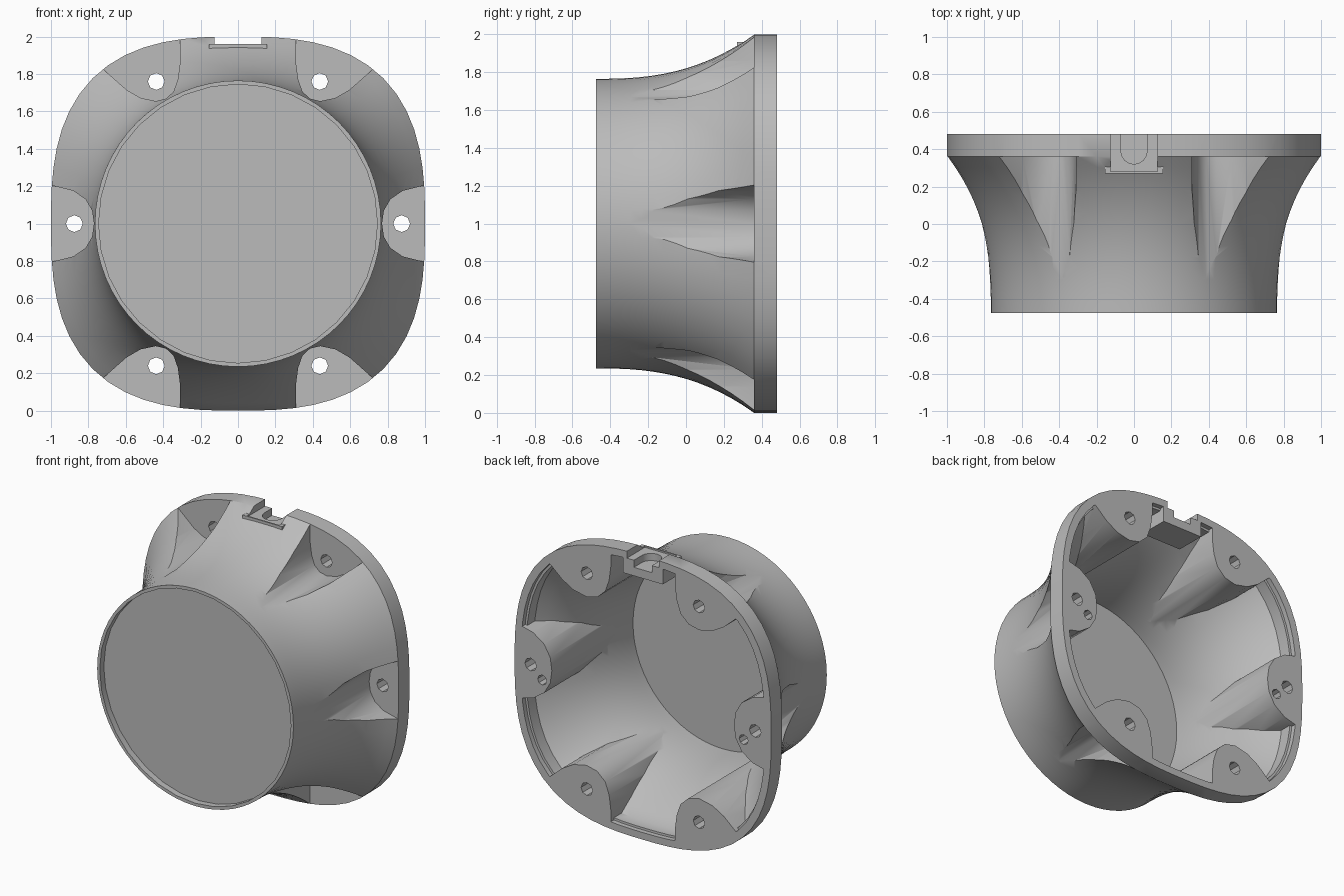
import bpy, bmesh, math
from mathutils import Vector

default = bpy.data.objects.get("Cube")
if default:
    bpy.data.objects.remove(default, do_unlink=True)

SEGMENTS = 64
CENTRE = 1.0


def finish(bm, name):
    bmesh.ops.recalc_face_normals(bm, faces=bm.faces)
    mesh = bpy.data.meshes.new(name)
    bm.to_mesh(mesh)
    bm.free()
    obj = bpy.data.objects.new(name, mesh)
    bpy.context.collection.objects.link(obj)
    return obj


def loft(name, rings):
    """Closed solid through rings of equal vertex count."""
    bm = bmesh.new()
    loops = [[bm.verts.new(p) for p in ring] for ring in rings]
    for a, b in zip(loops, loops[1:]):
        for i in range(len(a)):
            j = (i + 1) % len(a)
            bm.faces.new((a[i], a[j], b[j], b[i]))
    bm.faces.new(loops[0])
    bm.faces.new(loops[-1])
    return finish(bm, name)


def ring(y, radius, squareness):
    """Rounded-square ring; squareness 0 gives a circle."""
    n = 2 + 0.75 * squareness
    points = []
    for i in range(SEGMENTS):
        a = math.tau * i / SEGMENTS
        c, s = math.cos(a), math.sin(a)
        r = radius / (abs(c) ** n + abs(s) ** n) ** (1 / n)
        points.append((r * c, y, CENTRE + r * s))
    return points


def prism(name, outline, y0, y1):
    return loft(name, [[(x, y, CENTRE + z) for x, z in outline] for y in (y0, y1)])


def disc(name, x, z, radius, y0, y1, sides=8):
    angles = [math.tau * i / sides for i in range(sides)]
    return prism(name, [(x + radius * math.cos(a), z + radius * math.sin(a)) for a in angles], y0, y1)


def box(name, x, y0, y1, z0, z1):
    return prism(name, [(-x, z0), (x, z0), (x, z1), (-x, z1)], y0, y1)


def combine(target, tool, operation):
    tool.hide_render = True
    mod = target.modifiers.new("cut", 'BOOLEAN')
    mod.operation, mod.solver, mod.object = operation, 'EXACT', tool
    bpy.context.view_layer.objects.active = target
    bpy.ops.object.modifier_apply(modifier=mod.name)
    bpy.data.objects.remove(tool, do_unlink=True)


def grow(outline, distance):
    """Offset a closed outline outwards."""
    pts = [Vector(p) for p in outline]
    area = sum(p.x * q.y - q.x * p.y for p, q in zip(pts, pts[1:] + pts[:1]))
    sign = 1 if area > 0 else -1
    result = []
    for i, p in enumerate(pts):
        e0 = (p - pts[i - 1]).normalized()
        e1 = (pts[(i + 1) % len(pts)] - p).normalized()
        n0, n1 = Vector((e0.y, -e0.x)) * sign, Vector((e1.y, -e1.x)) * sign
        result.append(p + (n0 + n1) * distance / (1 + n0.dot(n1)))
    return [tuple(p) for p in result]


# Flared outer profile
FRONT, CREASE, BACK = -0.475, 0.36, 0.48


def flare(y):
    return min(1, (y - FRONT) / (CREASE - FRONT)) ** 2.57


def flare_rings(y0, steps, wall):
    rings = []
    for i in range(steps + 1):
        y = y0 + (CREASE - y0) * i / steps
        rings.append(ring(y, 0.765 + 0.235 * flare(y) - wall, flare(y)))
    return rings


housing = loft("flared_housing", flare_rings(FRONT, 14, 0) + [ring(BACK, 1, 1)])

# Screw pocket outlines, measured from the centre
half = [(1.15, 0.24), (1.0, 0.205), (0.88, 0.175), (0.815, 0.13), (0.78, 0.07)]
side = half + [(0.77, 0)] + [(x, -z) for x, z in reversed(half)]
corner = [(0.31, 1.15), (0.31, 0.86), (0.322, 0.77), (0.345, 0.705), (0.385, 0.668),
          (0.44, 0.655), (0.52, 0.672), (0.595, 0.715), (0.72, 0.825), (0.95, 1.03)]
stations = [(side, (0.875, 0), sx, 1) for sx in (1, -1)]
stations += [(corner, (0.437, 0.76), sx, sz) for sx in (1, -1) for sz in (1, -1)]


def mirrored(outline, sx, sz):
    return [(x * sx, z * sz) for x, z in outline]


# Hollow interior, leaving bosses around the pockets
cavity = loft("cavity", flare_rings(-0.41, 12, 0.065)
              + [ring(0.445, 0.935, 1), ring(0.446, 0.95, 1), ring(0.6, 0.95, 1)])
for outline, hole, sx, sz in stations:
    boss = prism("boss", mirrored(grow(outline, 0.06), sx, sz), -0.7, 0.7)
    combine(cavity, boss, 'DIFFERENCE')
combine(housing, cavity, 'DIFFERENCE')

# Screw pockets and through holes
for outline, hole, sx, sz in stations:
    combine(housing, prism("pocket", mirrored(outline, sx, sz), -0.8, CREASE), 'DIFFERENCE')
    combine(housing, disc("hole", hole[0] * sx, hole[1] * sz, 0.045, 0.2, 0.7), 'DIFFERENCE')

# Blind locating holes on the side bosses
for sx in (1, -1):
    combine(housing, disc("blind_hole", 0.785 * sx, -0.085, 0.035, 0.4, 0.7), 'DIFFERENCE')

# Shallow front recess leaving a thin lip
combine(housing, disc("recess", 0, 0, 0.745, -0.6, -0.43, 32), 'DIFFERENCE')

# Cable notch with its inner block and rounded slot
combine(housing, box("block", 0.155, 0.27, BACK, 0.84, 0.96), 'UNION')
combine(housing, box("notch", 0.125, 0.28, 0.7, 0.95, 1.2), 'DIFFERENCE')
slot = [(0.07, 0.7)]
slot += [(0.07 * math.cos(a), 0.39 - 0.07 * math.sin(a))
         for a in (math.pi * i / 8 for i in range(9))]
slot += [(-0.07, 0.7)]
combine(housing, loft("slot", [[(x, y, z) for x, y in slot] for z in (1.9, 2.2)]), 'DIFFERENCE')

# Grey finish
grey = bpy.data.materials.new("plain_grey")
grey.use_nodes = True
colour = (0.5, 0.5, 0.5, 1)
grey.diffuse_color = colour
grey.node_tree.nodes["Principled BSDF"].inputs["Base Color"].default_value = colour
housing.data.materials.clear()
housing.data.materials.append(grey)
for face in housing.data.polygons:
    face.material_index = 0

bpy.ops.object.select_all(action='DESELECT')
housing.select_set(True)
bpy.context.view_layer.objects.active = housing
bpy.ops.object.shade_smooth_by_angle(angle=math.radians(35))
